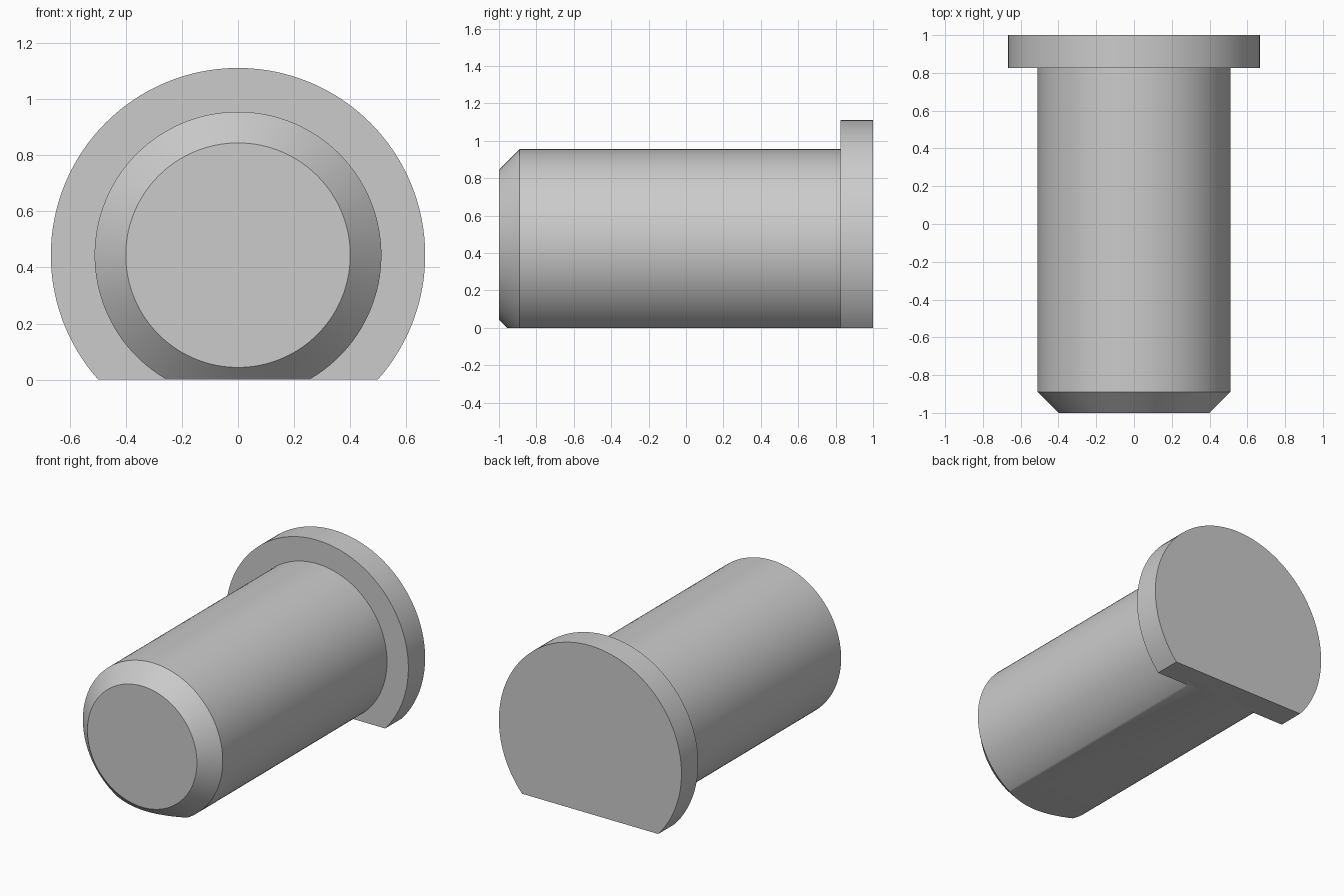
import bpy
import bmesh
import math
from mathutils import Vector

cube = bpy.data.objects.get("Cube")
if cube:
    bpy.data.objects.remove(cube, do_unlink=True)

SEGMENTS = 128
AXIS_Z = 0.444  # height of the pin axis above the flat underside

# Plain grey material
GREY = (0.6, 0.6, 0.6, 1.0)
mat = bpy.data.materials.new("plain grey")
mat.use_nodes = True
mat.diffuse_color = GREY
bsdf = mat.node_tree.nodes["Principled BSDF"]
bsdf.inputs["Base Color"].default_value = GREY

# Profile (y, radius): chamfered tip, shank, head
profile = [(-1.0, 0.40), (-0.889, 0.511), (0.825, 0.511), (0.825, 0.667), (1.0, 0.667)]

bm = bmesh.new()
rings = []
for y, r in profile:
    ring = []
    for i in range(SEGMENTS):
        a = 2 * math.pi * i / SEGMENTS
        ring.append(bm.verts.new((r * math.cos(a), y, AXIS_Z + r * math.sin(a))))
    rings.append(ring)

# Walls between rings, then the two end caps
for a, b in zip(rings, rings[1:]):
    for i in range(SEGMENTS):
        j = (i + 1) % SEGMENTS
        bm.faces.new((a[i], a[j], b[j], b[i]))
bm.faces.new(rings[0])
bm.faces.new(rings[-1])

# Cut the flat underside at ground level and close it
bmesh.ops.bisect_plane(bm, geom=bm.verts[:] + bm.edges[:] + bm.faces[:], dist=1e-5,
                       plane_co=Vector((0, 0, 0)), plane_no=Vector((0, 0, 1)),
                       clear_inner=True)
bmesh.ops.holes_fill(bm, edges=[e for e in bm.edges if e.is_boundary], sides=0)
bmesh.ops.recalc_face_normals(bm, faces=bm.faces[:])

mesh = bpy.data.meshes.new("headed_pin")
bm.to_mesh(mesh)
bm.free()
mesh.materials.append(mat)
pin = bpy.data.objects.new("headed_pin", mesh)
bpy.context.collection.objects.link(pin)

# Smooth round walls, crisp edges
bpy.ops.object.select_all(action='DESELECT')
pin.select_set(True)
bpy.context.view_layer.objects.active = pin
bpy.ops.object.shade_smooth_by_angle(angle=math.radians(30))
